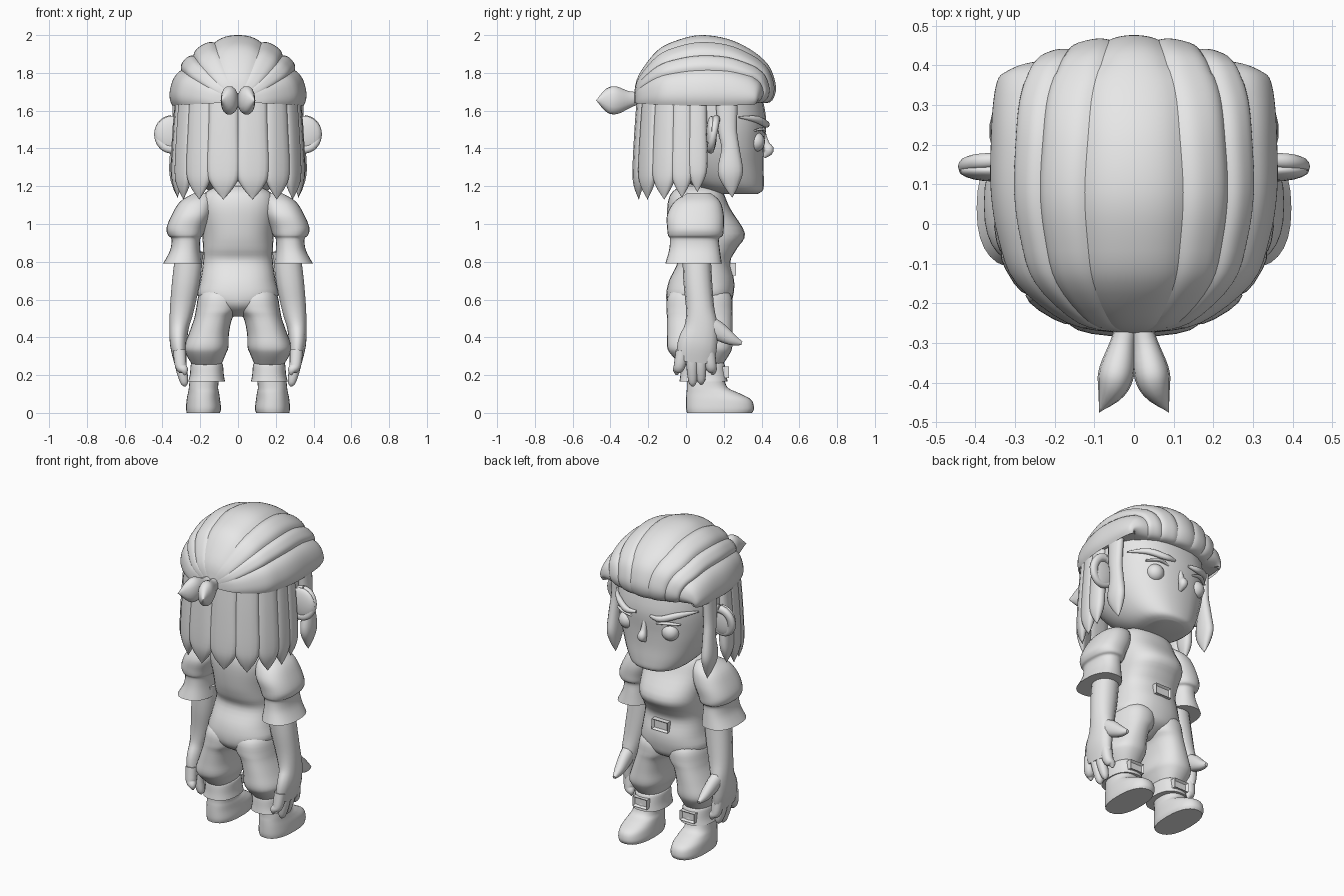
import bpy
import bmesh
import math
from mathutils import Vector

cube = bpy.data.objects.get("Cube")
if cube:
    bpy.data.objects.remove(cube, do_unlink=True)

grey = bpy.data.materials.new("plain_grey")
grey.use_nodes = True
grey.diffuse_color = (.8, .8, .8, 1)
grey.node_tree.nodes["Principled BSDF"].inputs["Base Color"].default_value = (.8, .8, .8, 1)
SIDES = (("left", 1), ("right", -1))


def finish(name, bm, angle=50):
    bmesh.ops.recalc_face_normals(bm, faces=bm.faces)
    mesh = bpy.data.meshes.new(name)
    bm.to_mesh(mesh)
    bm.free()
    mesh.materials.append(grey)
    for face in mesh.polygons:
        face.use_smooth = True
    mesh.set_sharp_from_angle(angle=math.radians(angle))
    obj = bpy.data.objects.new(name, mesh)
    bpy.context.collection.objects.link(obj)
    return obj


def refine(rows, steps=4):
    """Pass a smooth curve through rows of numbers."""
    out = []
    last = len(rows) - 1
    for i in range(last):
        a, b, c, d = (rows[min(max(i + k, 0), last)] for k in (-1, 0, 1, 2))
        for j in range(steps):
            t = j / steps
            out.append([q + t / 2 * (r - p + t * (2*p - 5*q + 4*r - s + t * (3*(q - r) + s - p)))
                        for p, q, r, s in zip(a, b, c, d)])
    return out + [list(rows[-1])]


def skin(name, rings, closed=True):
    """Bridge rings of points; closed rings also get end caps."""
    bm = bmesh.new()
    loops = [[bm.verts.new(p) for p in ring] for ring in rings]
    n = len(loops[0])
    for a, b in zip(loops, loops[1:]):
        for i in range(n if closed else n - 1):
            j = (i + 1) % n
            bm.faces.new((a[i], a[j], b[j], b[i]))
    if closed:
        bm.faces.new(loops[0])
        bm.faces.new(loops[-1])
    return finish(name, bm)


def oval(n, power):
    for i in range(n):
        a = math.tau * i / n
        c, s = math.cos(a), math.sin(a)
        yield (math.copysign(abs(c) ** (2 / power), c), math.copysign(abs(s) ** (2 / power), s))


def stack(name, rows, side=1, power=2.4, n=28):
    """Loft upright sections given as z, x min, x max, y min, y max."""
    rings = [[(side * ((x0 + x1) / 2 + (x1 - x0) / 2 * u), (y0 + y1) / 2 + (y1 - y0) / 2 * v, z)
              for u, v in oval(n, power)] for z, x0, x1, y0, y1 in refine(rows)]
    return skin(name, rings)


def tube(name, rows, up, side=1, power=2.2, n=14):
    """Sweep an oval along x, y, z with a width and a thickness."""
    rows = refine(rows)
    pts = [Vector((side * r[0], r[1], r[2])) for r in rows]
    up = Vector((side * up[0], up[1], up[2]))
    rings = []
    for i, p in enumerate(pts):
        d = pts[min(i + 1, len(pts) - 1)] - pts[max(i - 1, 0)]
        across = d.cross(up).normalized()
        out = across.cross(d).normalized()
        w, t = (max(r, .001) for r in rows[i][3:])
        rings.append([p + across * w * u + out * t * v for u, v in oval(n, power)])
    return skin(name, rings)


def ball(name, centre, size):
    bm = bmesh.new()
    bmesh.ops.create_uvsphere(bm, u_segments=20, v_segments=12, radius=1)
    bmesh.ops.scale(bm, vec=size, verts=bm.verts)
    bmesh.ops.translate(bm, vec=centre, verts=bm.verts)
    return finish(name, bm)


def buckle(name, centre, w, h):
    bm = bmesh.new()
    bmesh.ops.create_cube(bm, size=1)
    bmesh.ops.scale(bm, vec=(w, .035, h), verts=bm.verts)
    bmesh.ops.translate(bm, vec=centre, verts=bm.verts)
    bm.normal_update()
    front = [f for f in bm.faces if f.normal.y > .9]
    bmesh.ops.inset_region(bm, faces=front, thickness=.014)
    bmesh.ops.translate(bm, vec=(0, -.014, 0), verts=front[0].verts)
    return finish(name, bm, 30)


# Head, neck and face
stack("head", [(1.16, -.1, .1, .15, .38), (1.18, -.16, .16, .08, .408), (1.23, -.21, .21, -.02, .412),
               (1.32, -.26, .26, -.12, .41), (1.42, -.295, .295, -.19, .415),
               (1.55, -.31, .31, -.22, .425), (1.69, -.31, .31, -.22, .4)])
stack("neck", [(1.08, -.11, .11, -.02, .16), (1.25, -.1, .1, -.01, .16)])
tube("nose", [(0, .408, 1.49, .012, .012), (0, .422, 1.425, .018, .02), (0, .437, 1.39, .026, .028),
              (0, .41, 1.355, .01, .01)], (0, 1, 0))
for label, s in SIDES:
    ball(label + "_eye", (s * .15, .368, 1.435), (.053, .05, .053))
    tube(label + "_eyebrow", [(.05, .425, 1.53, .008, .008), (.12, .425, 1.528, .016, .018),
                              (.21, .372, 1.555, .016, .018), (.285, .28, 1.565, .004, .004)], (0, 0, 1), s)
    tube(label + "_eyelid", [(.085, .412, 1.487, .006, .005), (.15, .408, 1.502, .014, .008),
                             (.22, .365, 1.495, .006, .005)], (0, 0, 1), s)
    # Ear: thin shell with a raised rim
    ball(label + "_ear_shell", (s * .35, .135, 1.475), (.092, .028, .097))
    loop = [(.35 + .07 * math.sin(a), .145 + .015 * math.cos(a), 1.475 + .078 * math.cos(a), .024, .02)
            for a in (math.tau * i / 12 for i in range(13))]
    tube(label + "_ear_rim", loop, (0, 1, 0), s)

# Swept hair: ridged locks fanning from the back knot, narrowing at the hairline
BASE = 1.645
sweep = refine([(-.275, .04, 1.69, 0, 0), (-.25, .17, 1.79, 0, 0), (-.15, .3, 1.92, 0, 0),
                (-.04, .345, 1.975, 0, 0), (.08, .365, 2, 0, 0), (.22, .365, 1.98, .01, .05),
                (.34, .36, 1.925, .04, .12), (.43, .35, 1.85, .07, .3), (.468, .335, 1.77, .09, .4),
                (.475, .32, 1.7, .1, .4), (.445, .29, 1.645, .1, .4), (.37, .25, 1.64, .08, .4)])
edges = [-93, -60, -43, -21, 21, 43, 60, 93]
for k, (start, end) in enumerate(zip(edges, edges[1:])):
    rings = []
    for y, half, top, bend, pinch in sweep:
        ring = []
        for i in range(13):
            u = i / 6 - 1
            a = ((start + end) / 2 + (end - start) / 2 * u) / 90
            a = math.copysign(abs(a) ** (1 + pinch), a) * math.pi / 2
            r = 1 - .05 * abs(u) ** 3
            ring.append((half * r * math.sin(a), y - bend * math.sin(a) ** 2 - .008 * abs(u) ** 3 * (y > .4),
                         BASE + (top - BASE) * r * math.cos(a)))
        rings.append(ring)
    skin("swept_lock_%d" % (k + 1), rings, closed=False)

# Closed underside of the swept hair
bm = bmesh.new()
rim = [(half * .95, y - bend) for y, half, top, bend, pinch in sweep[:-4]]
bm.faces.new([bm.verts.new((x, y, BASE + .002)) for x, y in rim + [(-x, y) for x, y in reversed(rim)]])
finish("hair_underside", bm)

# Hanging hair and the tied tail
taper = [(0, 1, -.012), (.3, 1.02, 0), (.7, 1.08, .01), (.86, .75, .012), (1, 0, .01)]
hanging = [(.076, -.24, .12, -1, .082, 1.13), (.2, -.195, .6, -1, .07, 1.13), (.28, -.11, 1, -.6, .064, 1.13),
           (.31, -.02, 1, -.15, .056, 1.14), (.316, .06, 1, 0, .05, 1.17)]
for label, s in SIDES:
    for k, (x, y, nx, ny, w, tip) in enumerate(hanging):
        n = Vector((nx, ny, 0)).normalized()
        rows = [(x + n.x * o, y + n.y * o, 1.65 + (tip - 1.65) * t, w * f, .031 * min(1, f))
                for t, f, o in taper]
        tube("%s_hanging_lock_%d" % (label, k + 1), rows, n, s, power=2.6)
    tube(label + "_front_lock", [(.315, .215, 1.66, .06, .03), (.322, .22, 1.5, .05, .03),
                                 (.327, .235, 1.4, .048, .032), (.33, .235, 1.28, .067, .035),
                                 (.325, .24, 1.2, .038, .022), (.32, .245, 1.14, 0, 0)], (1, 0, 0), s)
    tube(label + "_tail_lobe", [(.015, -.24, 1.67, .025, .03), (.028, -.3, 1.66, .032, .045),
                                (.043, -.37, 1.655, .045, .075), (.058, -.42, 1.655, .036, .062),
                                (.088, -.475, 1.655, 0, 0)], (0, 0, 1), s)

# Shirt and trousers
stack("torso", [(1.2, -.11, .11, -.03, .17), (1.16, -.18, .18, -.08, .2), (1.08, -.2, .2, -.1, .235),
                (.95, -.19, .19, -.09, .312), (.87, -.185, .185, -.07, .27), (.8, -.185, .185, -.045, .235),
                (.7, -.2, .2, -.09, .255), (.62, -.213, .213, -.105, .25), (.56, -.14, .14, -.09, .225),
                (.51, -.04, .04, -.02, .13)])
buckle("belt_buckle", (0, .248, .76), .11, .065)

for label, s in SIDES:
    # Leg, cuff and boot
    stack(label + "_trouser_leg", [(.7, .06, .15, 0, .15), (.63, -.01, .205, -.09, .235),
                                   (.55, -.005, .222, -.103, .247), (.5, .03, .232, -.1, .245),
                                   (.42, .048, .26, -.1, .245), (.35, .05, .285, -.1, .245),
                                   (.31, .065, .275, -.08, .23), (.25, .09, .24, -.02, .19)], s)
    stack(label + "_boot_cuff", [(.265, .09, .24, -.015, .195), (.255, .08, .25, -.025, .205),
                                 (.2, .075, .255, -.03, .215), (.165, .068, .265, -.035, .22)], s)
    buckle(label + "_boot_buckle", (s * .165, .21, .215), .1, .06)
    stack(label + "_boot", [(0, .095, .272, .005, .35), (.025, .09, .275, 0, .36), (.07, .095, .272, 0, .345),
                            (.105, .1, .265, .002, .28), (.135, .105, .26, .005, .22),
                            (.19, .1, .255, .005, .2)], s)
    # Puffed sleeve
    stack(label + "_sleeve", [(1.165, .13, .23, .01, .13), (1.12, .13, .305, -.06, .18),
                              (1.05, .14, .35, -.1, .2), (.98, .17, .378, -.1, .2), (.94, .185, .37, -.095, .195),
                              (.92, .2, .352, -.085, .175), (.86, .2, .36, -.09, .18),
                              (.79, .19, .397, -.11, .19)], s)
    # Arm and hand
    tube(label + "_arm", [(.255, .055, .86, .075, .075), (.275, .062, .7, .076, .075),
                          (.297, .075, .55, .075, .065), (.312, .08, .45, .09, .052),
                          (.315, .06, .36, .105, .045), (.305, .05, .27, .1, .034)], (1, 0, 0), s)
    for k, (y, tip_y, tip_z) in enumerate([(-.02, -.048, .2), (.03, .035, .14), (.075, .08, .15),
                                           (.12, .142, .2)]):
        tube("%s_finger_%d" % (label, k + 1), [(.31, y, .33, .034, .034), (.303, (y + tip_y) / 2, .25, .031, .031),
                                               (.285, tip_y, tip_z + .025, .022, .022),
                                               (.28, tip_y, tip_z, .005, .005)], (1, 0, 0), s)
    tube(label + "_thumb", [(.312, .09, .49, .04, .04), (.307, .16, .44, .05, .037), (.299, .24, .39, .032, .028),
                            (.295, .295, .368, .01, .01)], (1, 0, 0), s)
